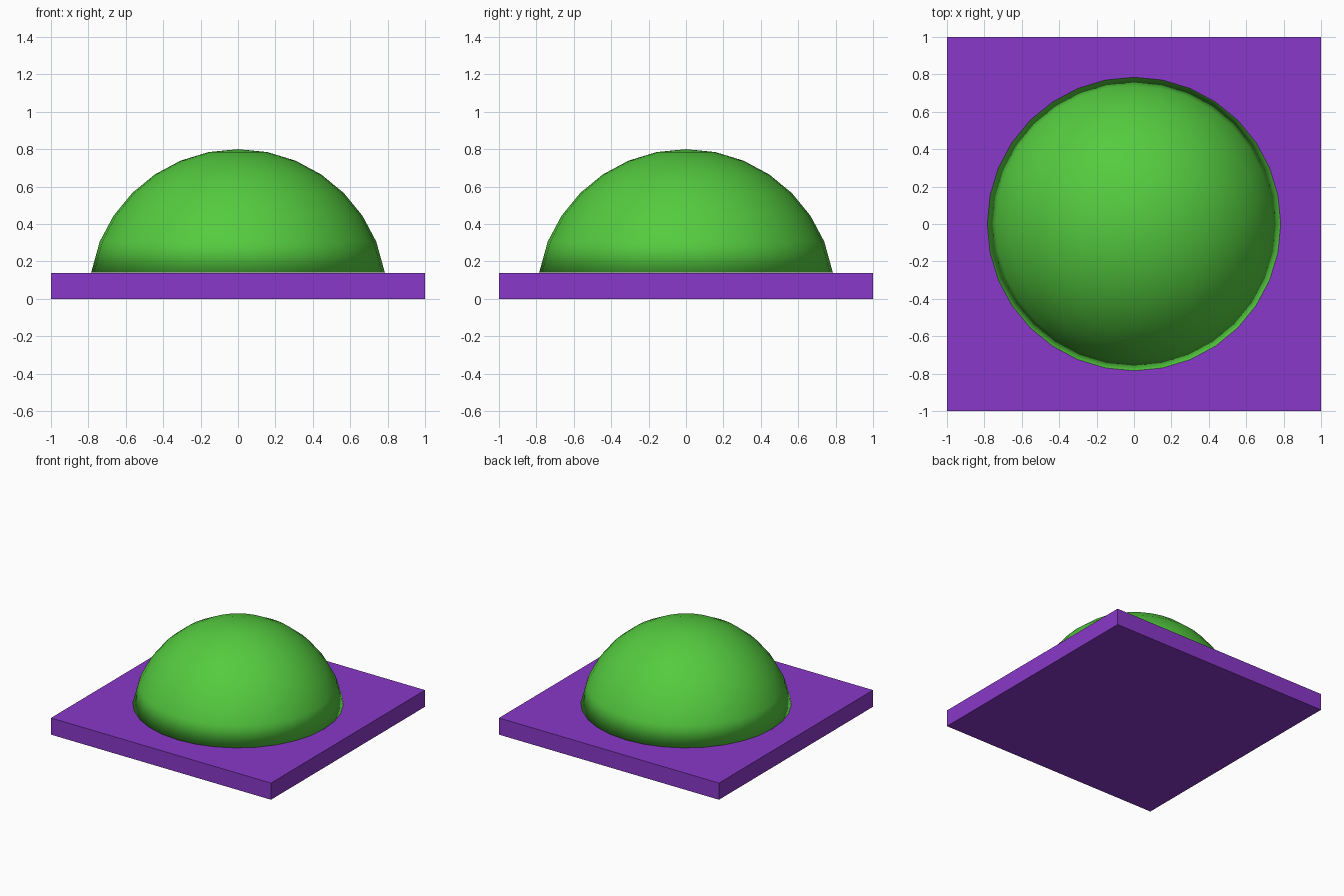
import bpy, bmesh, math

if "Cube" in bpy.data.objects:
    bpy.data.objects.remove(bpy.data.objects["Cube"])


def material(name, color):
    mat = bpy.data.materials.new(name)
    mat.diffuse_color = color
    mat.use_nodes = True
    mat.node_tree.nodes["Principled BSDF"].inputs["Base Color"].default_value = mat.diffuse_color
    return mat


def add_object(name, bm, mat):
    bmesh.ops.recalc_face_normals(bm, faces=bm.faces)
    mesh = bpy.data.meshes.new(name)
    bm.to_mesh(mesh)
    bm.free()
    mesh.materials.append(mat)
    obj = bpy.data.objects.new(name, mesh)
    bpy.context.collection.objects.link(obj)
    return obj


PLATE_TOP = 0.137
RIM_Z = 0.142
RADIUS = 0.8

# Square base plate
bm = bmesh.new()
bmesh.ops.create_cube(bm, size=1)
for v in bm.verts:
    v.co = (v.co.x * 2, v.co.y * 2, (v.co.z + 0.5) * PLATE_TOP)
add_object("base_plate", bm, material("purple", (0.25, 0.04, 0.58, 1)))

# Dome: upper part of a sphere, closed underneath by a flat cap
bm = bmesh.new()
bmesh.ops.create_uvsphere(bm, u_segments=32, v_segments=16, radius=RADIUS)
lower = [v for v in bm.verts if v.co.z < 0.1]
bmesh.ops.delete(bm, geom=lower, context='VERTS')
rim = [e for e in bm.edges if e.is_boundary]
for v in {v for e in rim for v in e.verts}:
    v.co.z = RIM_Z
bmesh.ops.contextual_create(bm, geom=rim)
for f in bm.faces:
    f.smooth = True
add_object("dome", bm, material("green", (0.09, 0.6, 0.05, 1)))
